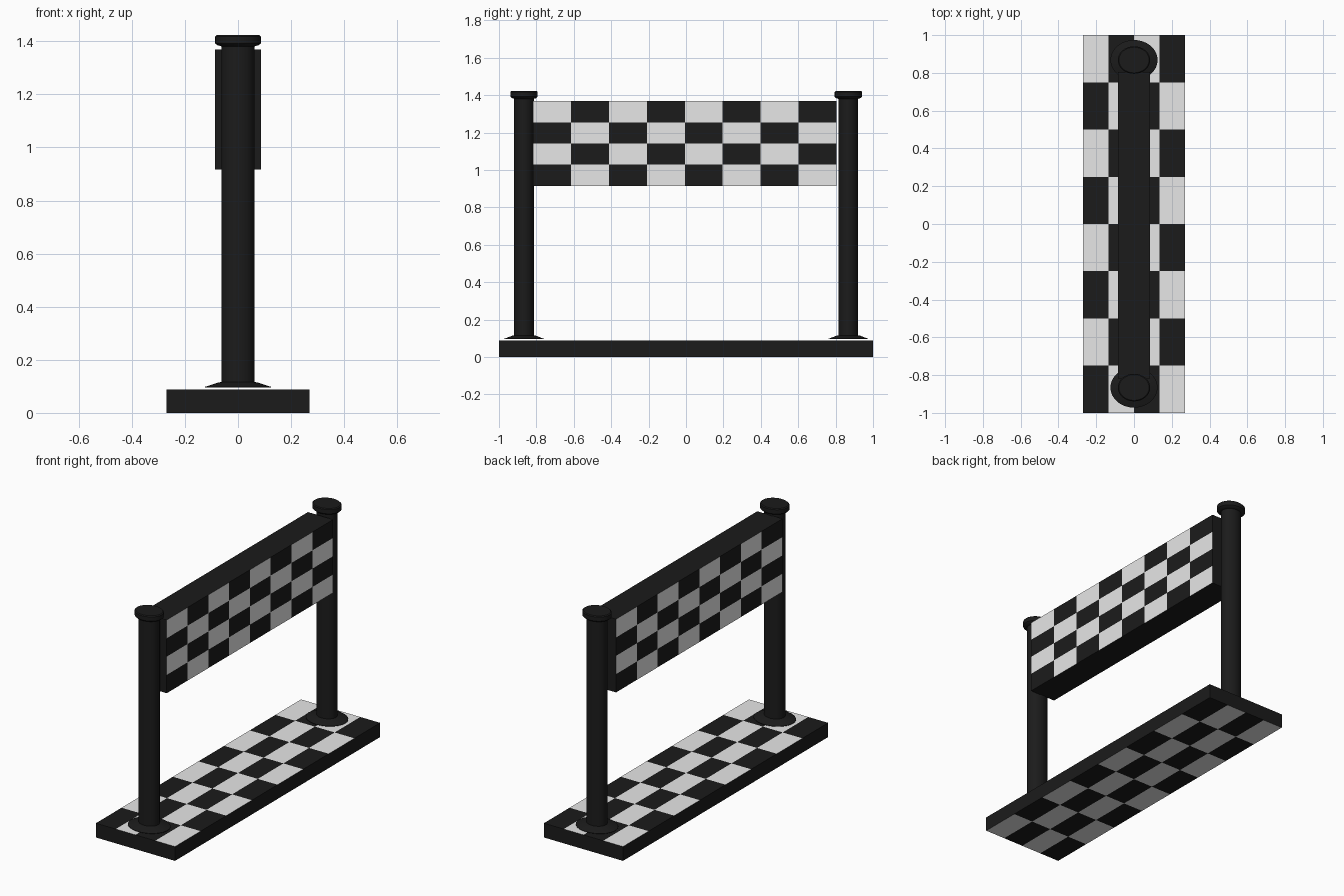
import bpy
import bmesh
from math import cos, sin, pi, radians
from mathutils import Vector

cube = bpy.data.objects.get("Cube")
if cube:
    bpy.data.objects.remove(cube, do_unlink=True)


def make_material(name, value):
    mat = bpy.data.materials.new(name)
    mat.use_nodes = True
    color = (value, value, value, 1)
    mat.diffuse_color = color
    mat.node_tree.nodes["Principled BSDF"].inputs["Base Color"].default_value = color
    return mat


BLACK = make_material("black", 0.011)
WHITE = make_material("white", 0.8)


def finish(bm, name):
    bmesh.ops.recalc_face_normals(bm, faces=bm.faces)
    mesh = bpy.data.meshes.new(name)
    bm.to_mesh(mesh)
    bm.free()
    mesh.materials.append(BLACK)
    mesh.materials.append(WHITE)
    obj = bpy.data.objects.new(name, mesh)
    bpy.context.collection.objects.link(obj)
    return obj


def checker_box(name, low, high, axis, across, far_shift):
    """Box cut into squares, chequered on its two faces along the axis."""
    low, high = Vector(low), Vector(high)
    size = high - low
    counts = {across: 4, 1: 8}
    bm = bmesh.new()
    bmesh.ops.create_cube(bm, size=1)
    for v in bm.verts:
        v.co = low + Vector(size[i] * (v.co[i] + 0.5) for i in range(3))
    for direction, count in counts.items():
        normal = Vector((0, 0, 0))
        normal[direction] = 1
        for i in range(1, count):
            point = low.copy()
            point[direction] += size[direction] * i / count
            bmesh.ops.bisect_plane(bm, geom=bm.verts[:] + bm.edges[:] + bm.faces[:],
                                   plane_co=point, plane_no=normal)
    bm.normal_update()
    for f in bm.faces:
        if abs(f.normal[axis]) > 0.9:
            mid = f.calc_center_median() - low
            cell = sum(int(mid[d] / size[d] * n) for d, n in counts.items())
            if f.normal[axis] < 0:
                cell += far_shift
            f.material_index = cell % 2
    return finish(bm, name)


def turned(name, y, profile, sides=32):
    """Revolve a radius and height profile, slightly narrower along y."""
    bm = bmesh.new()
    rings = []
    for r, z in profile:
        rings.append([bm.verts.new((r * cos(2 * pi * i / sides),
                                    y + 0.85 * r * sin(2 * pi * i / sides), z))
                      for i in range(sides)])
    for a, b in zip(rings, rings[1:]):
        for i in range(sides):
            j = (i + 1) % sides
            bm.faces.new((a[i], a[j], b[j], b[i]))
    bm.faces.new(rings[0])
    bm.faces.new(rings[-1])
    obj = finish(bm, name)
    bpy.ops.object.select_all(action='DESELECT')
    obj.select_set(True)
    bpy.context.view_layer.objects.active = obj
    bpy.ops.object.shade_smooth_by_angle(angle=radians(30))


# Chequered ground slab and hanging banner
checker_box("base", (-0.27, -1, 0), (0.27, 1, 0.088), axis=2, across=0, far_shift=0)
checker_box("banner", (-0.086, -0.818, 0.916), (0.086, 0.805, 1.368),
            axis=0, across=2, far_shift=1)

# Posts with flared feet and caps
for side, y in (("front", -0.866), ("back", 0.868)):
    turned(side + "_post", y, [(0.062, 0.098), (0.062, 1.39)])
    turned(side + "_foot", y, [(0.125, 0.096), (0.125, 0.098), (0.075, 0.114), (0.06, 0.117)])
    turned(side + "_cap", y, [(0.06, 1.38), (0.078, 1.385), (0.086, 1.392),
                              (0.086, 1.418), (0.08, 1.423)])
